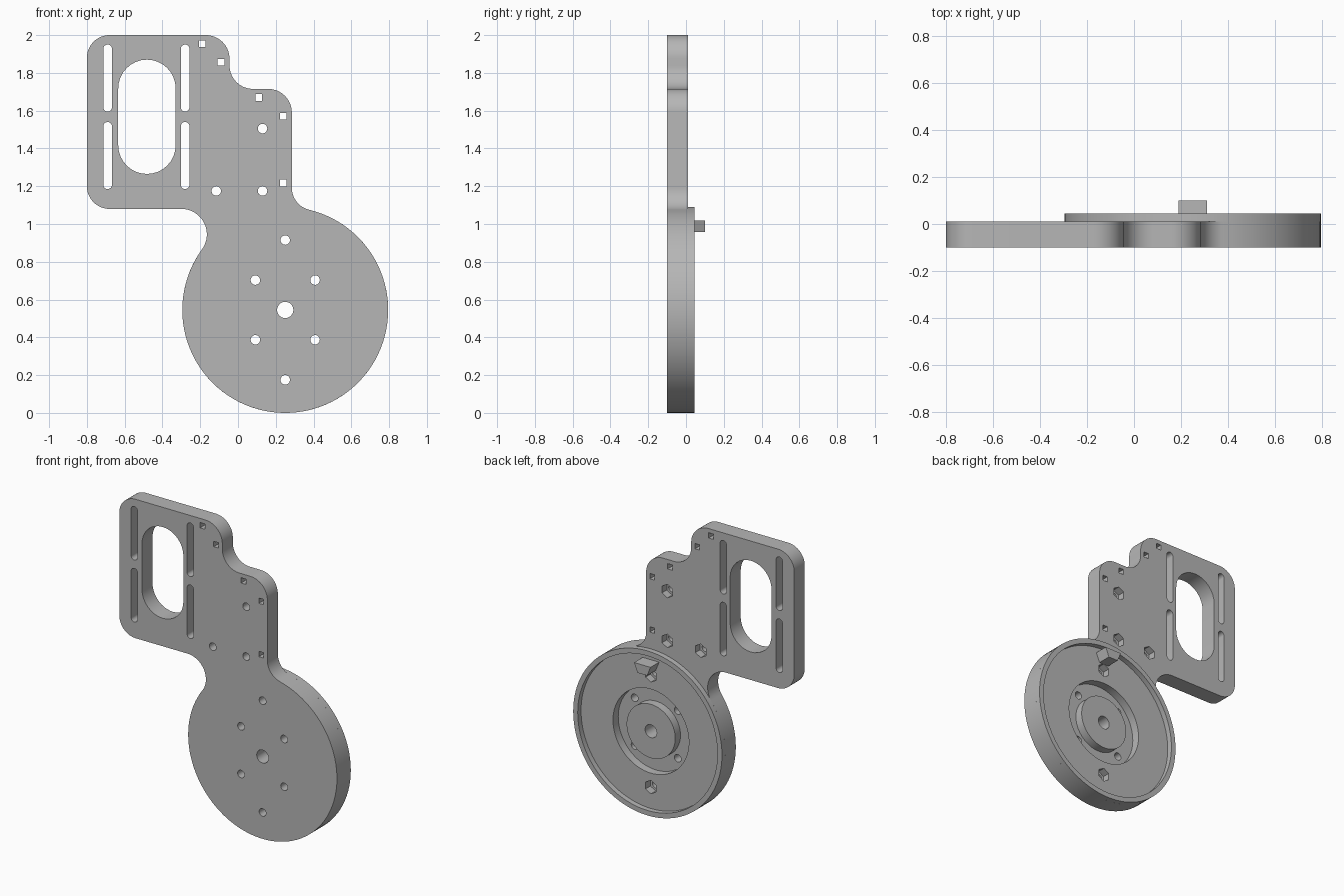
import bpy, bmesh
from math import cos, sin, radians

cube = bpy.data.objects.get("Cube")
if cube:
    bpy.data.objects.remove(cube, do_unlink=True)

FRONT, BACK, RIM = -0.10, 0.01, 0.045
DISC, DISC_R = (0.25, 0.545), 0.545

grey = bpy.data.materials.new("plain grey")
grey.use_nodes = True
colour = (0.47, 0.47, 0.47, 1)
grey.diffuse_color = colour
grey.node_tree.nodes["Principled BSDF"].inputs["Base Color"].default_value = colour


def arc(c, r, a0, a1, n=16):
    """Points in the x-z plane along an arc, angles in degrees."""
    steps = [radians(a0 + (a1 - a0) * i / n) for i in range(n + 1)]
    return [(c[0] + r * cos(a), c[1] + r * sin(a)) for a in steps]


def circle(c, r, n=32, start=0):
    return arc(c, r, start, start + 360, n)[:-1]


def slot(x, z0, z1, r):
    return arc((x, z1 - r), r, 0, 180) + arc((x, z0 + r), r, 180, 360)


def prism(bm, pts, y0, y1):
    """Closed x-z outline extruded from y0 to y1."""
    a = [bm.verts.new((x, y0, z)) for x, z in pts]
    b = [bm.verts.new((x, y1, z)) for x, z in pts]
    bm.faces.new(a)
    bm.faces.new(b[::-1])
    for i in range(len(pts)):
        j = (i + 1) % len(pts)
        bm.faces.new((a[j], a[i], b[i], b[j]))


def ring(bm, c, r0, r1, y0, y1, n=96):
    """Flat ring of rectangular section."""
    loops = [[bm.verts.new((x, y, z)) for x, z in circle(c, r, n)]
             for r, y in ((r0, y0), (r1, y0), (r1, y1), (r0, y1))]
    for p, q in zip(loops, loops[1:] + loops[:1]):
        for i in range(n):
            j = (i + 1) % n
            bm.faces.new((p[i], p[j], q[j], q[i]))


def finish(bm, name):
    bmesh.ops.recalc_face_normals(bm, faces=bm.faces)
    mesh = bpy.data.meshes.new(name)
    bm.to_mesh(mesh)
    bm.free()
    mesh.materials.append(grey)
    ob = bpy.data.objects.new(name, mesh)
    bpy.context.collection.objects.link(ob)
    return ob


def activate(ob):
    bpy.ops.object.select_all(action="DESELECT")
    ob.select_set(True)
    bpy.context.view_layer.objects.active = ob


def cut(ob, cutter):
    cutter.hide_render = True
    mod = ob.modifiers.new("cut", "BOOLEAN")
    mod.operation, mod.solver, mod.object = "DIFFERENCE", "EXACT", cutter
    activate(ob)
    bpy.ops.object.modifier_apply(modifier=mod.name)
    bpy.data.objects.remove(cutter, do_unlink=True)


# Mounting plate: rounded bracket flowing into the round base
outline = (arc((-0.68, 1.20), 0.12, 270, 180)
           + arc((-0.68, 1.88), 0.12, 180, 90)
           + arc((-0.17, 1.875), 0.125, 90, 0)
           + arc((0.08, 1.84), 0.125, 180, 270)
           + arc((0.16, 1.59), 0.125, 90, 0)
           + arc((0.405, 1.192), 0.12, 180, 256.5)
           + arc(DISC, DISC_R, 76.5, -216, 80)[1:-1]
           + arc((-0.30, 0.945), 0.135, -36, 90))
bm = bmesh.new()
prism(bm, outline, FRONT, BACK)
plate = finish(bm, "mounting_plate")

# Hex nut pockets and the ring groove, sunk into the back
bolts = [(0.13, 1.505), (-0.115, 1.175), (0.13, 1.175), (0.25, 0.915), (0.25, 0.175)]
bm = bmesh.new()
for c in bolts:
    prism(bm, circle(c, 0.045, 6, 30), -0.04, 0.1)
ring(bm, DISC, 0.178, 0.278, -0.045, 0.1)
cut(plate, finish(bm, "pocket_cutter"))

# Through holes: bolts, centre bore, window, slots and square holes
bm = bmesh.new()
groove_holes = [(DISC[0] + sx * 0.158, DISC[1] + sz * 0.158)
                for sx in (-1, 1) for sz in (-1, 1)]
for c in bolts + groove_holes:
    prism(bm, circle(c, 0.025), -0.3, 0.3)
prism(bm, circle(DISC, 0.043), -0.3, 0.3)
prism(bm, slot(-0.482, 1.265, 1.87, 0.152), -0.3, 0.3)
for x in (-0.69, -0.28):
    for z in (1.185, 1.595):
        prism(bm, slot(x, z, z + 0.355, 0.023), -0.3, 0.3)
for c in ((-0.19, 1.955), (-0.09, 1.857), (0.11, 1.67), (0.24, 1.57), (0.24, 1.217)):
    prism(bm, circle(c, 0.025, 4, 45), -0.3, 0.3)
cut(plate, finish(bm, "hole_cutter"))

# Thin raised rim around the back of the disc
bm = bmesh.new()
ring(bm, DISC, DISC_R - 0.033, DISC_R, BACK, RIM)
rim = finish(bm, "disc_rim")

# Tapered key standing on the disc
bm = bmesh.new()
prism(bm, [(0.19, 1.018), (0.31, 1.018), (0.285, 0.957), (0.215, 0.957)], BACK, 0.10)
key = finish(bm, "locating_key")

for ob in (plate, rim, key):
    activate(ob)
    bpy.ops.object.shade_smooth_by_angle(angle=radians(30))
